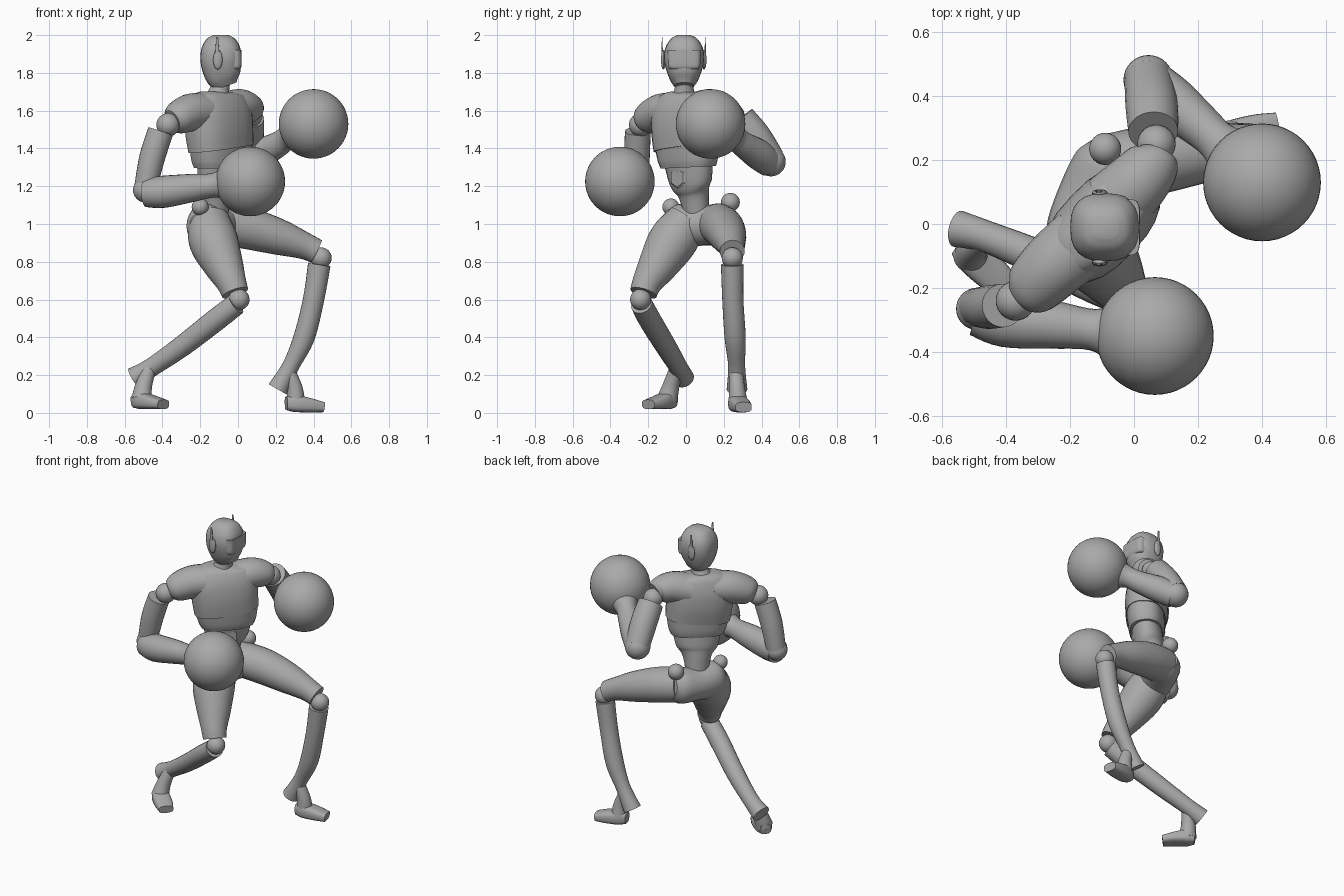
import bpy
import bmesh
import math
from mathutils import Vector

cube = bpy.data.objects.get("Cube")
if cube:
    bpy.data.objects.remove(cube, do_unlink=True)

GREY = (0.4, 0.4, 0.4, 1)
grey = bpy.data.materials.new("plain_grey")
grey.use_nodes = True
grey.diffuse_color = GREY
grey.node_tree.nodes["Principled BSDF"].inputs["Base Color"].default_value = GREY

UP = Vector((0, 0, 1))
CHEST_SIDE = Vector((0.69, 0.72, 0))
CHEST_FRONT = Vector((0.72, -0.69, 0))


def finish(name, bm, angle=35):
    """Turn a bmesh into a named, smooth shaded object."""
    bmesh.ops.recalc_face_normals(bm, faces=bm.faces)
    mesh = bpy.data.meshes.new(name)
    bm.to_mesh(mesh)
    bm.free()
    mesh.materials.append(grey)
    obj = bpy.data.objects.new(name, mesh)
    bpy.context.collection.objects.link(obj)
    bpy.ops.object.select_all(action="DESELECT")
    obj.select_set(True)
    bpy.context.view_layer.objects.active = obj
    bpy.ops.object.shade_smooth_by_angle(angle=math.radians(angle))
    return obj


def ball(name, center, radius, scale=(1, 1, 1), segments=32):
    bm = bmesh.new()
    bmesh.ops.create_uvsphere(bm, u_segments=segments, v_segments=segments // 2, radius=radius)
    bmesh.ops.scale(bm, vec=scale, verts=bm.verts)
    bmesh.ops.translate(bm, vec=center, verts=bm.verts)
    return finish(name, bm)


def spline(a, b, c, d, t):
    """Catmull-Rom blend between sections b and c."""
    return (b * 2 + (c - a) * t + (a * 2 - b * 5 + c * 4 - d) * t * t
            + (b * 3 - a - c * 3 + d) * t ** 3) / 2


def loft(name, sections, side=UP, power=2, steps=5, count=24):
    """Skin oval sections (x, y, z, half width along side, half depth)."""
    keys = [Vector(s if len(s) == 5 else (*s, s[-1])) for s in sections]
    keys = [keys[0]] + keys + [keys[-1]]
    path = []
    for i in range(1, len(keys) - 2):
        path += [spline(*keys[i - 1:i + 3], k / steps) for k in range(steps)]
    path.append(keys[-1])
    bm = bmesh.new()
    rings = []
    for i, point in enumerate(path):
        before, after = path[max(i - 1, 0)], path[min(i + 1, len(path) - 1)]
        along = Vector((after - before)[:3]).normalized()
        across = (side - along * side.dot(along)).normalized()
        depth = along.cross(across)
        ring = []
        for k in range(count):
            angle = math.tau * k / count
            c, s = math.cos(angle), math.sin(angle)
            c = math.copysign(abs(c) ** (2 / power), c)
            s = math.copysign(abs(s) ** (2 / power), s)
            ring.append(bm.verts.new(Vector(point[:3]) + across * c * point[3] + depth * s * point[4]))
        rings.append(ring)
    for low, high in zip(rings, rings[1:]):
        for k in range(count):
            n = (k + 1) % count
            bm.faces.new((low[k], low[n], high[n], high[k]))
    bm.faces.new(rings[0])
    bm.faces.new(rings[-1])
    return finish(name, bm)


# Head, facing +x, with visor and neck
Y = Vector((0, 1, 0))
loft("head", [(-.065, -.01, 1.73, .05, .06), (-.08, -.01, 1.78, .082, .092),
              (-.09, -.01, 1.86, .105, .108), (-.09, -.01, 1.93, .1, .103),
              (-.09, -.01, 1.98, .07, .075), (-.09, -.01, 2, .035, .04)], Y, 2.6)
loft("visor", [(-.035, -.01, 1.82, .075, .045), (-.035, -.01, 1.84, .086, .054),
               (-.035, -.01, 1.92, .088, .053)], Y, 5)
loft("neck", [(-.11, -.01, 1.65, .085), (-.1, -.01, 1.7, .055), (-.085, -.01, 1.76, .045)], Y)

# Ear pods and their upright fins
for label, sign in (("right", -1), ("left", 1)):
    y = -.012 + sign * .108
    ball(label + "_ear_pod", (-.107, y, 1.87), .05, (.5, .25, 1.05), 16)
    loft(label + "_ear_fin", [(-.11, y + sign * .006, 1.87, .004, .014),
                              (-.11, y + sign * .006, 1.99, .002, .005)], Y, 4, 1, 12)

# Chest shell, rib band and waist
loft("chest", [(-.11, 0, 1.70, .09, .06), (-.11, 0, 1.675, .17, .09),
               (-.105, 0, 1.6, .205, .12), (-.1, 0, 1.5, .205, .13),
               (-.09, .005, 1.4, .2, .122)], CHEST_SIDE, 2.5)
loft("rib_band", [(-.09, .005, 1.42, .194, .116), (-.09, .01, 1.34, .18, .11),
                  (-.09, .012, 1.3, .165, .1)], CHEST_SIDE, 2.5)
loft("waist", [(-.09, .012, 1.33, .155, .094), (-.1, .025, 1.22, .13, .09),
               (-.11, .04, 1.16, .09, .075), (-.12, .055, 1.06, .07, .065)], CHEST_SIDE)

# Six sided belly plate
bm = bmesh.new()
bmesh.ops.create_cone(bm, cap_ends=True, segments=6, radius1=.06, radius2=.05, depth=.009)
turn = CHEST_FRONT.to_track_quat("Z", "Y").to_matrix()
bmesh.ops.rotate(bm, matrix=turn, verts=bm.verts)
bmesh.ops.translate(bm, vec=Vector((-.1, .02, 1.245)) + CHEST_FRONT * .094, verts=bm.verts)
finish("belly_plate", bm, 20)

# Shoulders
loft("right_shoulder_cap", [(-.16, -.05, 1.6, .095, .11), (-.25, -.13, 1.59, .1, .105),
                            (-.32, -.2, 1.56, .085, .09), (-.35, -.225, 1.545, .06)])
loft("left_shoulder_cap", [(-.06, .06, 1.6, .1, .11), (.01, .13, 1.62, .095, .1),
                           (.06, .19, 1.61, .08, .085), (.075, .22, 1.6, .06)])
ball("right_shoulder_joint", (-.37, -.24, 1.525), .062)
ball("left_shoulder_joint", (.07, .25, 1.575), .06)

# Right arm
loft("right_upper_arm", [(-.41, -.255, 1.49, .068), (-.455, -.26, 1.35, .068),
                         (-.49, -.26, 1.19, .06)], Y)
ball("right_elbow", (-.49, -.265, 1.18), .066)
loft("right_forearm", [(-.49, -.275, 1.165, .075), (-.4, -.3, 1.17, .085),
                       (-.25, -.315, 1.19, .075), (-.13, -.33, 1.205, .065),
                       (-.06, -.34, 1.215, .095)])

# Left arm
loft("left_upper_arm", [(.06, .29, 1.56, .078), (.055, .37, 1.46, .082), (.045, .45, 1.34, .075)], Y)
ball("left_elbow", (.045, .45, 1.33), .078)
loft("left_forearm", [(.05, .44, 1.325, .076), (.12, .38, 1.37, .08),
                      (.21, .305, 1.42, .068), (.26, .26, 1.455, .065), (.31, .215, 1.48, .09)])

# Round gloves
ball("right_glove", (.065, -.35, 1.225), .184, segments=48)
ball("left_glove", (.4, .13, 1.53), .184, segments=48)

# Pelvis with hip knobs
loft("pelvis", [(-.2, -.09, .99, .07, .06), (-.18, -.04, .99, .115, .1),
                (-.13, .08, .99, .105, .11), (-.08, .19, 1.0, .11, .105),
                (-.06, .25, 1.01, .075, .065)])
ball("right_hip_knob", (-.2, -.08, 1.09), .045)
ball("left_hip_knob", (-.09, .235, 1.115), .05)

# Thighs with flared cuffs, and knee joints
loft("right_thigh", [(-.155, .01, 1.02, .11), (-.13, -.07, .91, .13), (-.075, -.15, .78, .105),
                     (-.035, -.205, .69, .08), (-.015, -.225, .635, .072)])
loft("left_thigh", [(-.08, .17, 1.0, .11), (.06, .2, .975, .11), (.22, .225, .93, .095),
                    (.35, .24, .885, .072), (.415, .245, .855, .066)])
ball("right_knee", (.005, -.24, .6), .056)
ball("left_knee", (.44, .245, .82), .056)

# Shins, flaring at the heel end
loft("right_shin", [(-.01, -.235, .575, .058), (-.12, -.19, .49, .06), (-.3, -.105, .35, .056),
                    (-.46, -.04, .24, .05), (-.55, -.015, .185, .058)])
loft("left_shin", [(.43, .245, .785, .06), (.4, .248, .6, .056), (.35, .26, .4, .056),
                   (.28, .268, .25, .045), (.21, .27, .125, .055)], Y)

# Feet: ankle neck and tapering sole
LEFT_WAY = Vector((.96, .26, 0))
loft("right_ankle", [(-.47, -.055, .23, .035), (-.5, -.08, .14, .045), (-.51, -.1, .07, .055)], CHEST_SIDE)
loft("right_foot", [(-.545, -.07, .06, .035, .035), (-.51, -.1, .065, .052, .045),
                    (-.45, -.15, .055, .055, .035), (-.395, -.2, .045, .045, .025)], CHEST_SIDE, 3)
loft("left_ankle", [(.27, .265, .22, .035), (.3, .27, .13, .042), (.305, .275, .06, .05)], LEFT_WAY)
loft("left_foot", [(.255, .262, .05, .035, .035), (.3, .272, .05, .05, .045),
                   (.38, .29, .04, .052, .038), (.45, .305, .03, .044, .027)], LEFT_WAY.cross(UP), 3)
